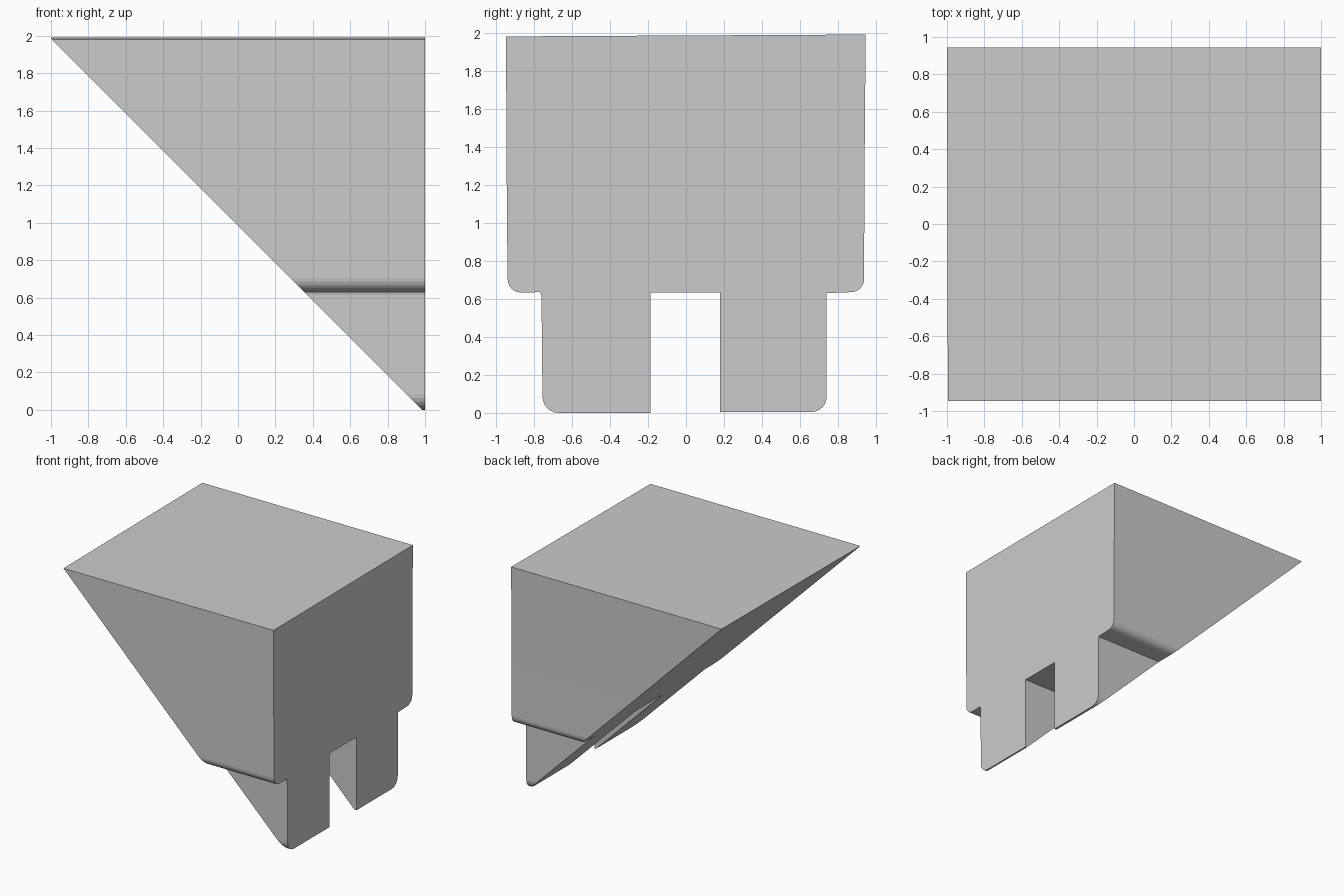
import bpy, bmesh
from math import cos, sin, radians

if "Cube" in bpy.data.objects:
    bpy.data.objects.remove(bpy.data.objects["Cube"])


def arc(cy, cz, ry, rz, start, end, steps=6):
    """Rounded corner points in the YZ plane."""
    angles = [radians(start + (end - start) * i / steps) for i in range(steps + 1)]
    return [(cy + ry * cos(a), cz + rz * sin(a)) for a in angles]


# End profile, clockwise from the top front corner
profile = [(-0.947, 1.98), (0.945, 1.99), (0.938, 1.15)]
profile += arc(0.867, 0.705, 0.07, 0.07, 0, -90)         # back shoulder
profile += [(0.74, 0.63)]
profile += arc(0.66, 0.085, 0.08, 0.08, 0, -90)          # back leg corner
profile += [(0.18, 0.005), (0.18, 0.633), (-0.187, 0.633), (-0.187, 0.0)]
profile += arc(-0.67, 0.085, 0.085, 0.085, 270, 180)     # front leg corner
profile += arc(-0.78, 0.613, 0.02, 0.025, 0, 90, 3)      # small fillet
profile += [(-0.80, 0.633)]
profile += arc(-0.868, 0.703, 0.07, 0.07, 270, 180)      # front shoulder
profile += [(-0.942, 1.05)]

# Wedge: upright right end, left end sheared to the 45 degree slope
bm = bmesh.new()
right = bm.faces.new([bm.verts.new((1, y, z)) for y, z in profile])
left = bmesh.ops.extrude_face_region(bm, geom=[right], use_keep_orig=True)["geom"]
for v in left:
    if isinstance(v, bmesh.types.BMVert):
        v.co.x = max(-1, 0.985 - v.co.z)
bmesh.ops.recalc_face_normals(bm, faces=bm.faces)

mesh = bpy.data.meshes.new("slotted_wedge")
bm.to_mesh(mesh)
bm.free()
wedge = bpy.data.objects.new("slotted_wedge", mesh)
bpy.context.collection.objects.link(wedge)
